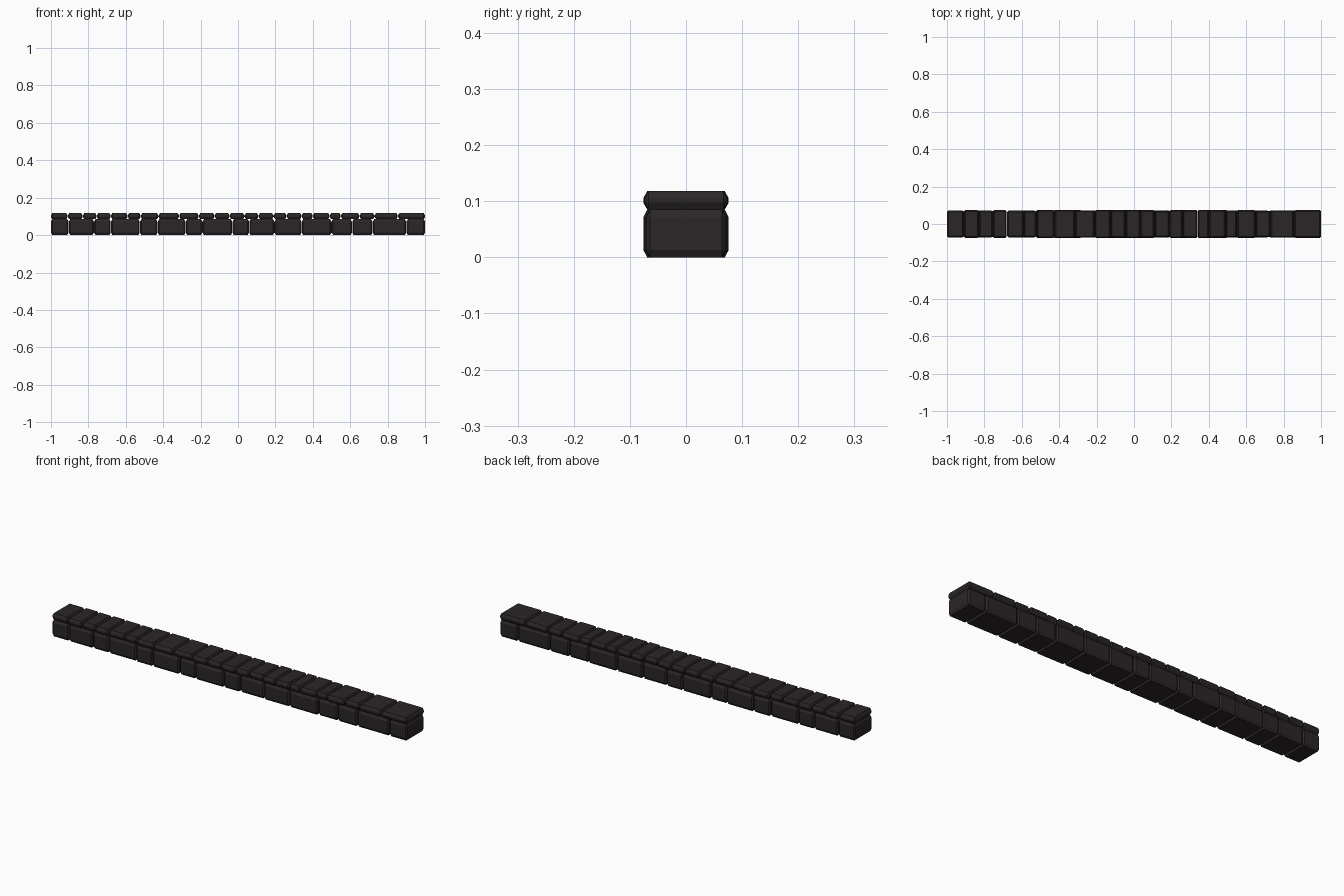
import bpy, bmesh

if "Cube" in bpy.data.objects:
    bpy.data.objects.remove(bpy.data.objects["Cube"])

mat = bpy.data.materials.new("dark_stone")
mat.diffuse_color = (0.024, 0.019, 0.021, 1)
mat.use_nodes = True
mat.node_tree.nodes["Principled BSDF"].inputs["Base Color"].default_value = mat.diffuse_color


def block(bm, x0, x1, hy, z0, z1, c, cz):
    """Chamfered block; c = chamfer in x and y, cz = chamfer in z."""
    part = bmesh.new()
    bmesh.ops.create_cube(part, size=1)
    hx, hz = (x1 - x0) / 2, (z1 - z0) / 2
    for v in part.verts:
        v.co.x *= 2 * hx
        v.co.y *= 2 * hy
        v.co.z *= 2 * hz
    bmesh.ops.bevel(part, geom=part.edges[:], offset=c, offset_type='OFFSET',
                    segments=1, profile=0.5, affect='EDGES')
    for v in part.verts:
        if abs(v.co.z) < hz - 1e-4:
            v.co.z = (hz - cz) * (1 if v.co.z > 0 else -1)
        v.co.x += (x0 + x1) / 2
        v.co.z += (z0 + z1) / 2
    tmp = bpy.data.meshes.new("block_tmp")
    part.to_mesh(tmp)
    part.free()
    bm.from_mesh(tmp)
    bpy.data.meshes.remove(tmp)


def course(name, joints, widths, z0, z1, c, cz, gap):
    bm = bmesh.new()
    last = len(joints) - 2
    for i, (a, b) in enumerate(zip(joints, joints[1:])):
        a += gap if i > 0 else 0
        b -= gap if i < last else 0
        block(bm, a, b, widths[i % len(widths)], z0, z1, c, cz)
    me = bpy.data.meshes.new(name)
    bm.to_mesh(me)
    bm.free()
    me.materials.append(mat)
    ob = bpy.data.objects.new(name, me)
    bpy.context.collection.objects.link(ob)


# lower course of tall blocks
course("lower_blocks",
       [-1, -.905, -.77, -.68, -.525, -.43, -.28, -.19, -.03, .06, .195,
        .34, .50, .61, .72, .90, 1],
       [.070, .071, .070, .071, .075, .076, .073, .075, .074, .071, .074,
        .075, .071, .072, .071, .071],
       0, 0.085, 0.007, 0.013, 0.001)

# upper course of thin cap blocks
course("cap_blocks",
       [-1, -.91, -.83, -.755, -.68, -.59, -.52, -.425, -.315, -.21, -.125,
        -.045, .035, .11, .19, .26, .34, .40, .49, .55, .65, .73, .855, 1],
       [.071, .074, .071, .074, .071, .070, .076, .076, .073, .076, .075, .076,
        .075, .070, .076, .075, .076, .075, .071, .075, .070, .073, .074],
       0.085, 0.118, 0.007, 0.0125, 0.001)
